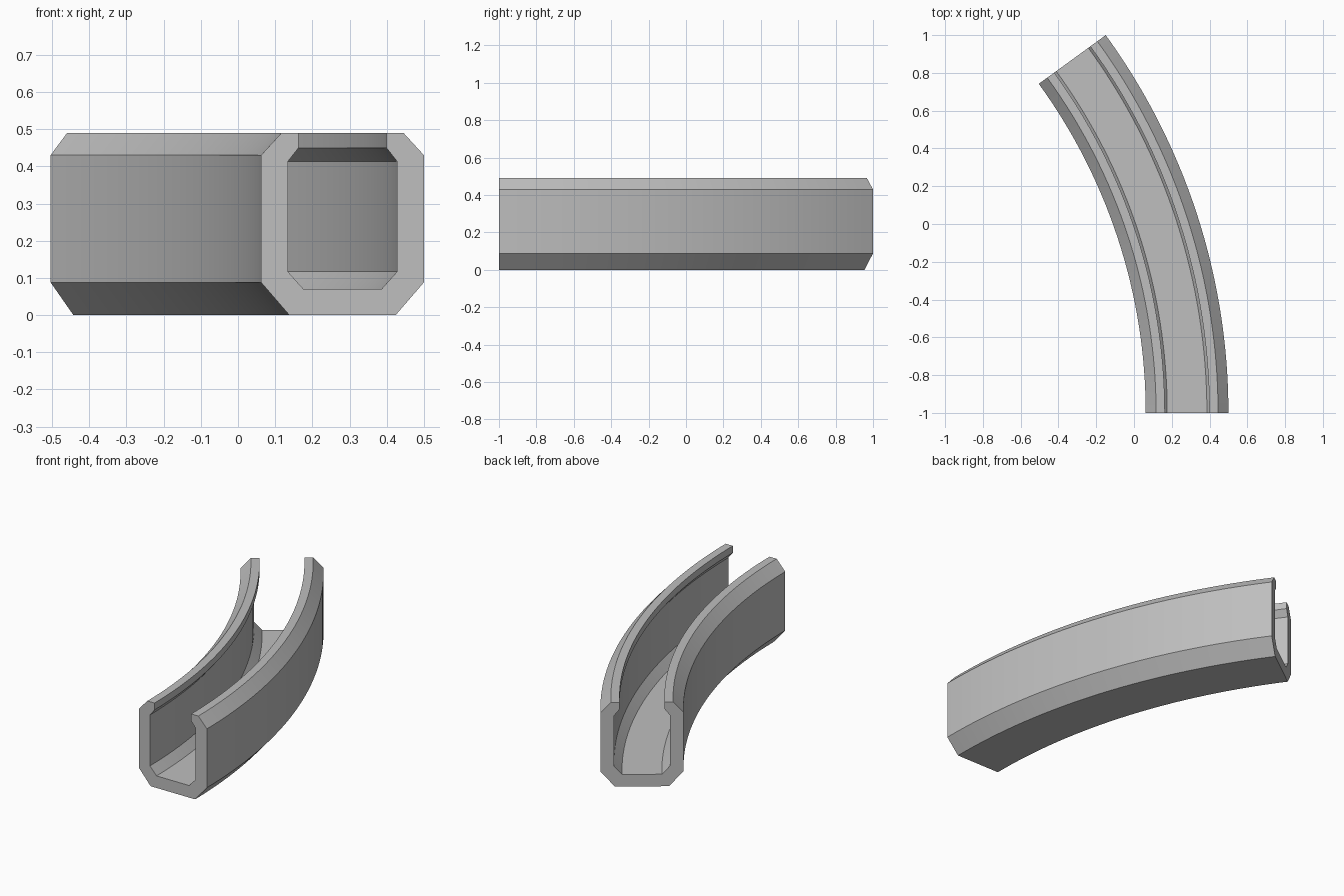
import bpy
import bmesh
import math

cube = bpy.data.objects.get("Cube")
if cube:
    bpy.data.objects.remove(cube, do_unlink=True)

WIDTH, OUTER_R, SWEEP, STEPS = 0.438, 3.402, math.radians(36), 32
MIDDLE_R = OUTER_R - WIDTH / 2
CENTRE_X, START_Y = 0.5 - OUTER_R, -1.0

# Half of the channel section: distance from the middle line, height
half = [(0.143, 0), (WIDTH / 2, 0.088), (WIDTH / 2, 0.43), (0.164, 0.49),
        (0.118, 0.49), (0.118, 0.45), (0.147, 0.413), (0.147, 0.117),
        (0.105, 0.07)]
profile = half + [(-d, z) for d, z in reversed(half)]

# Plain grey
grey = bpy.data.materials.new("plain grey")
grey.use_nodes = True
colour = (0.52, 0.52, 0.52, 1)
grey.diffuse_color = colour
grey.node_tree.nodes["Principled BSDF"].inputs["Base Color"].default_value = colour

# Sweep the section along the arc
bm = bmesh.new()
rings = []
for i in range(STEPS + 1):
    a = SWEEP * i / STEPS
    rings.append([bm.verts.new((CENTRE_X + (MIDDLE_R + d) * math.cos(a),
                                START_Y + (MIDDLE_R + d) * math.sin(a), z))
                  for d, z in profile])
for ring, after in zip(rings, rings[1:]):
    for j in range(len(profile)):
        k = (j + 1) % len(profile)
        bm.faces.new((ring[j], ring[k], after[k], after[j]))

# Close both ends
bm.faces.new(rings[0])
bm.faces.new(rings[-1])
bmesh.ops.recalc_face_normals(bm, faces=bm.faces)

mesh = bpy.data.meshes.new("curved_channel")
bm.to_mesh(mesh)
bm.free()
mesh.materials.append(grey)
channel = bpy.data.objects.new("curved_channel", mesh)
bpy.context.collection.objects.link(channel)

# Smooth along the bend, sharp at the section corners
bpy.context.view_layer.objects.active = channel
channel.select_set(True)
bpy.ops.object.shade_smooth_by_angle(angle=math.radians(30))
